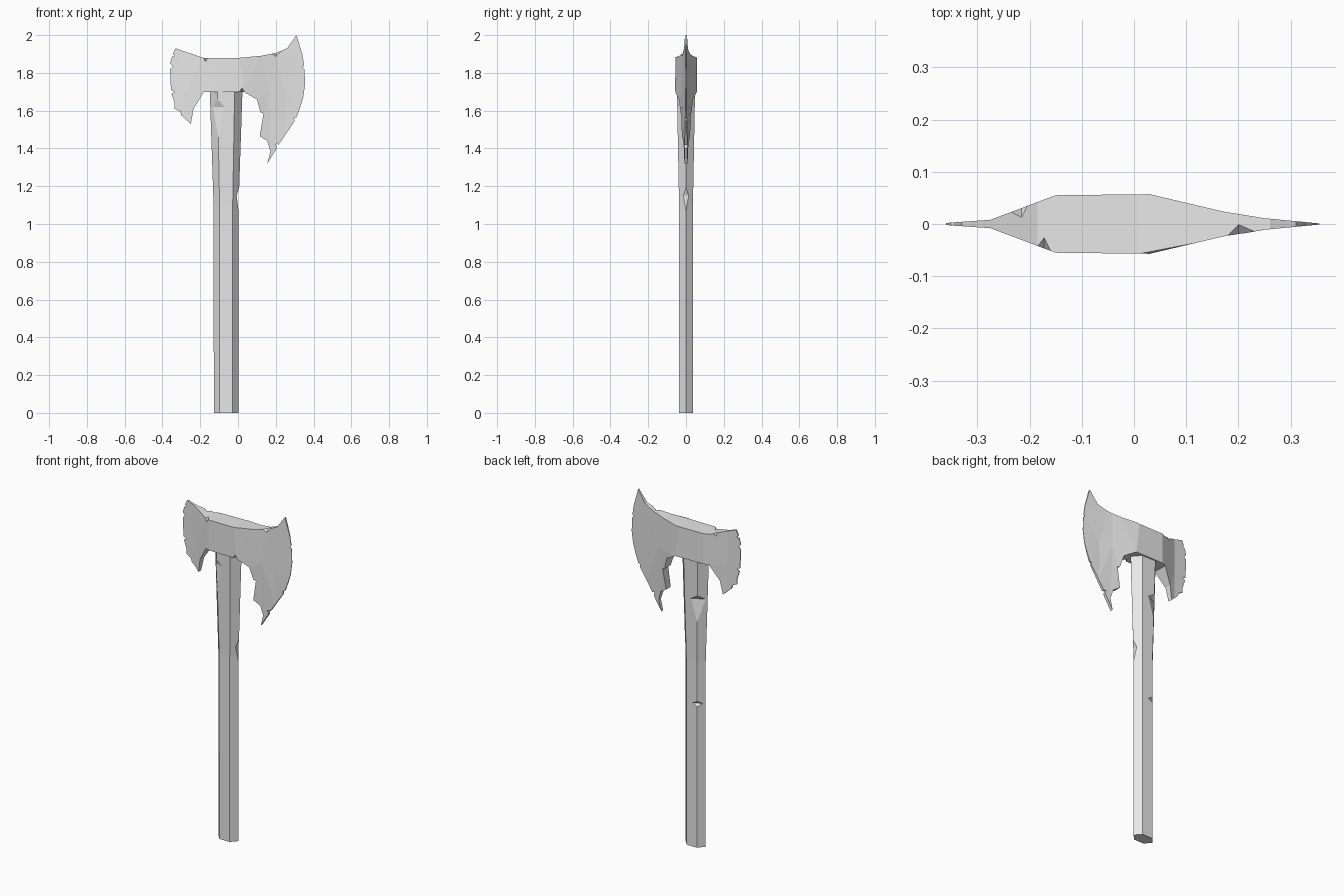
import bpy, bmesh
from mathutils import Vector

cube = bpy.data.objects.get("Cube")
if cube:
    bpy.data.objects.remove(cube)

grey = bpy.data.materials.new("plain_grey")
grey.use_nodes = True
grey.diffuse_color = (0.8, 0.8, 0.8, 1)
grey.node_tree.nodes["Principled BSDF"].inputs["Base Color"].default_value = grey.diffuse_color


def make_object(name, bm):
    bmesh.ops.recalc_face_normals(bm, faces=bm.faces)
    mesh = bpy.data.meshes.new(name)
    bm.to_mesh(mesh)
    bm.free()
    mesh.materials.append(grey)
    obj = bpy.data.objects.new(name, mesh)
    bpy.context.collection.objects.link(obj)
    return obj


def chip(target, point, along, out, depth, low, high, width=0.1):
    """Cut a wedge out of an edge, deepest at the given point."""
    p, a, o = Vector(point), Vector(along).normalized(), Vector(out).normalized()
    side = a.cross(o) * width
    corners = (p - o * depth, p + a * high * 2 + o * depth, p - a * low * 2 + o * depth)
    bm = bmesh.new()
    ends = [[bm.verts.new(c + side * s) for c in corners] for s in (-1, 1)]
    for ring in ends:
        bm.faces.new(ring)
    for i in range(3):
        j = (i + 1) % 3
        bm.faces.new((ends[0][i], ends[0][j], ends[1][j], ends[1][i]))
    cutter = make_object("chip_cutter", bm)
    cutter.hide_render = True
    mod = target.modifiers.new("chip", 'BOOLEAN')
    mod.operation = 'DIFFERENCE'
    mod.solver = 'EXACT'
    mod.object = cutter
    graph = bpy.context.evaluated_depsgraph_get()
    cut = bpy.data.meshes.new_from_object(target.evaluated_get(graph))
    target.modifiers.clear()
    target.data = cut
    bpy.data.objects.remove(cutter)


# Handle: a six-sided shaft that swells towards the head
CENTRE = -0.063
hexagon = [(-0.065, 0), (-0.034, -0.036), (0.034, -0.036),
           (0.065, 0), (0.034, 0.036), (-0.034, 0.036)]
bm = bmesh.new()
rings = [[bm.verts.new((CENTRE + x * s, y * s, z)) for x, y in hexagon]
         for z, s in ((0, 1), (1.1, 1.02), (1.7, 1.33), (1.8, 1.33))]
bm.faces.new(rings[0])
bm.faces.new(rings[-1])
for lower, upper in zip(rings, rings[1:]):
    for i in range(6):
        j = (i + 1) % 6
        bm.faces.new((lower[i], lower[j], upper[j], upper[i]))
handle = make_object("handle", bm)

# Chips knocked out of the handle edges
up = (0, 0, 1)
chip(handle, (0.005, 0, 1.15), up, (1, 0, 0), 0.012, 0.1, 0.04)
chip(handle, (-0.104, -0.044, 1.62), up, (-0.5, -1, 0), 0.012, 0.17, 0.03)
chip(handle, (-0.102, 0.041, 1.47), up, (-0.5, 1, 0), 0.015, 0.13, 0.02)
chip(handle, (-0.097, 0.036, 0.85), up, (-0.5, 1, 0), 0.012, 0.015, 0.015)

# Axe head: silhouette with worn, nicked cutting edges
outline = [
    (-0.33, 1.93), (-0.185, 1.88), (0.01, 1.88), (0.12, 1.89), (0.2, 1.905),
    (0.26, 1.93), (0.31, 2), (0.34, 1.9), (0.35, 1.84), (0.342, 1.83), (0.352, 1.82),
    (0.355, 1.74), (0.345, 1.67), (0.33, 1.62), (0.31, 1.565), (0.297, 1.56),
    (0.3, 1.545), (0.215, 1.42), (0.2, 1.425), (0.205, 1.4),
    (0.155, 1.32), (0.172, 1.385), (0.155, 1.44), (0.115, 1.465), (0.135, 1.585),
    (0.12, 1.59), (0.1, 1.66), (0.03, 1.7), (-0.18, 1.7), (-0.235, 1.61),
    (-0.25, 1.53), (-0.3, 1.575), (-0.305, 1.595), (-0.335, 1.61), (-0.335, 1.64),
    (-0.352, 1.69), (-0.335, 1.7), (-0.355, 1.71), (-0.36, 1.82), (-0.345, 1.835),
    (-0.36, 1.85), (-0.35, 1.885), (-0.335, 1.89), (-0.345, 1.9)]
thickness = [(-0.36, 0.002), (-0.275, 0.008), (-0.15, 0.055), (0.03, 0.057),
             (0.17, 0.024), (0.25, 0.011), (0.355, 0.001)]


def half_thickness(x, z):
    value = thickness[-1][1]
    for (x0, t0), (x1, t1) in zip(thickness, thickness[1:]):
        if x <= x1:
            value = t0 + (t1 - t0) * max(0, x - x0) / (x1 - x0)
            break
    return value * (1 - 1.8 * max(0, 1.7 - z)) if z < 1.7 else value


bm = bmesh.new()
bm.faces.new([bm.verts.new((x, 0, z)) for x, z in outline])
cuts = [((x, 0, 0), (1, 0, 0)) for x, t in thickness[1:-1]] + [((0, 0, 1.7), up)]
for point, normal in cuts:
    bmesh.ops.bisect_plane(bm, geom=bm.verts[:] + bm.edges[:] + bm.faces[:],
                           plane_co=point, plane_no=normal, dist=0.0001)
bmesh.ops.triangulate(bm, faces=bm.faces[:])
front = bm.verts[:]
back = bmesh.ops.extrude_face_region(bm, geom=bm.faces[:], use_keep_orig=True)["geom"]
back = [v for v in back if isinstance(v, bmesh.types.BMVert)]
for verts, sign in ((front, -1), (back, 1)):
    for v in verts:
        v.co.y = sign * half_thickness(v.co.x, v.co.z)
bmesh.ops.dissolve_limit(bm, angle_limit=0.01, verts=bm.verts[:], edges=bm.edges[:])
head = make_object("axe_head", bm)

# Chips along the top and bottom edges of the head
chip(head, (-0.172, -0.046, 1.88), (1, 0, 0), (0, -1, 1), 0.014, 0.015, 0.01, 0.05)
chip(head, (0.2, -0.018, 1.905), (1, 0, 0), (0, -1, 1), 0.012, 0.02, 0.02, 0.05)
chip(head, (-0.215, 0.03, 1.89), (1, 0, 0), (0, 1, 1), 0.012, 0.02, 0.01, 0.05)
chip(head, (0.022, -0.056, 1.7), (1, 0, 0), (0, -1, -1), 0.014, 0.015, 0.012, 0.05)
